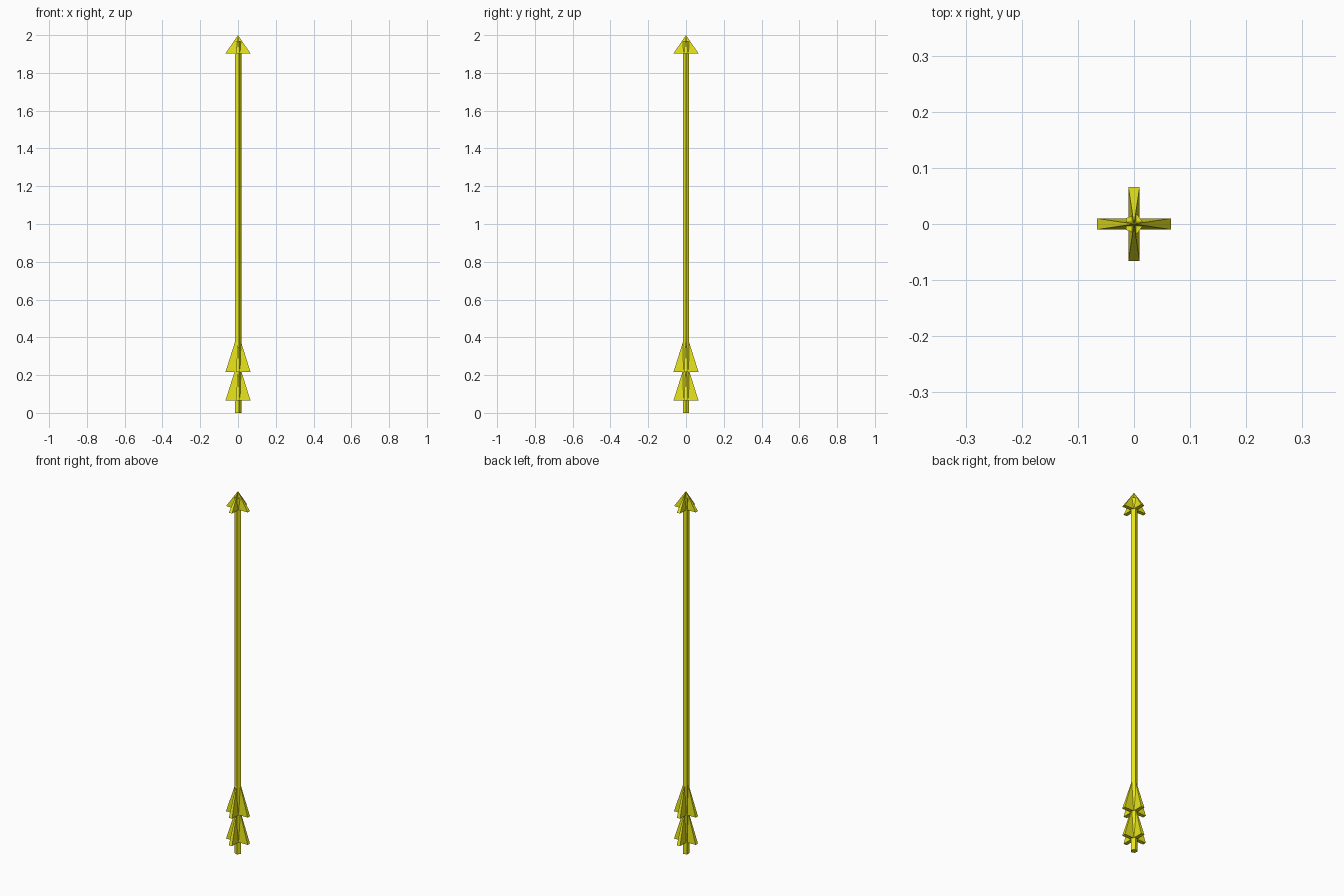
import bpy, math

if "Cube" in bpy.data.objects:
    bpy.data.objects.remove(bpy.data.objects["Cube"])

yellow = bpy.data.materials.new("yellow")
yellow.diffuse_color = (0.8, 0.78, 0.01, 1)
yellow.use_nodes = True
yellow.node_tree.nodes["Principled BSDF"].inputs["Base Color"].default_value = yellow.diffuse_color


def finish(ob, name):
    ob.name = name
    ob.data.materials.append(yellow)


def pyramid(name, base_z, height, angle, half_len=0.066, half_thick=0.01):
    """Thin four-sided pyramid on a narrow rectangular base."""
    corners = [(-half_len, -half_thick), (half_len, -half_thick),
               (half_len, half_thick), (-half_len, half_thick)]
    verts = [(x, y, 0) for x, y in corners] + [(0, 0, height)]
    faces = [(3, 2, 1, 0)] + [(i, (i + 1) % 4, 4) for i in range(4)]
    me = bpy.data.meshes.new(name)
    me.from_pydata(verts, [], faces)
    ob = bpy.data.objects.new(name, me)
    bpy.context.collection.objects.link(ob)
    ob.location.z = base_z
    ob.rotation_euler.z = angle
    finish(ob, name)


# Five-sided shaft with one edge toward +x
top = 1.965
bpy.ops.mesh.primitive_cylinder_add(vertices=5, radius=0.018, depth=top,
                                    location=(0, 0, top / 2),
                                    rotation=(0, 0, -math.pi / 2))
finish(bpy.context.object, "shaft")

# Arrow head and two rows of fletching, each a crossed pair of thin pyramids
for part, z, h in (("head", 1.903, 0.097),
                   ("upper_fletching", 0.217, 0.21),
                   ("lower_fletching", 0.066, 0.21)):
    for i in range(2):
        pyramid(f"{part}_{i + 1}", z, h, i * math.pi / 2)
